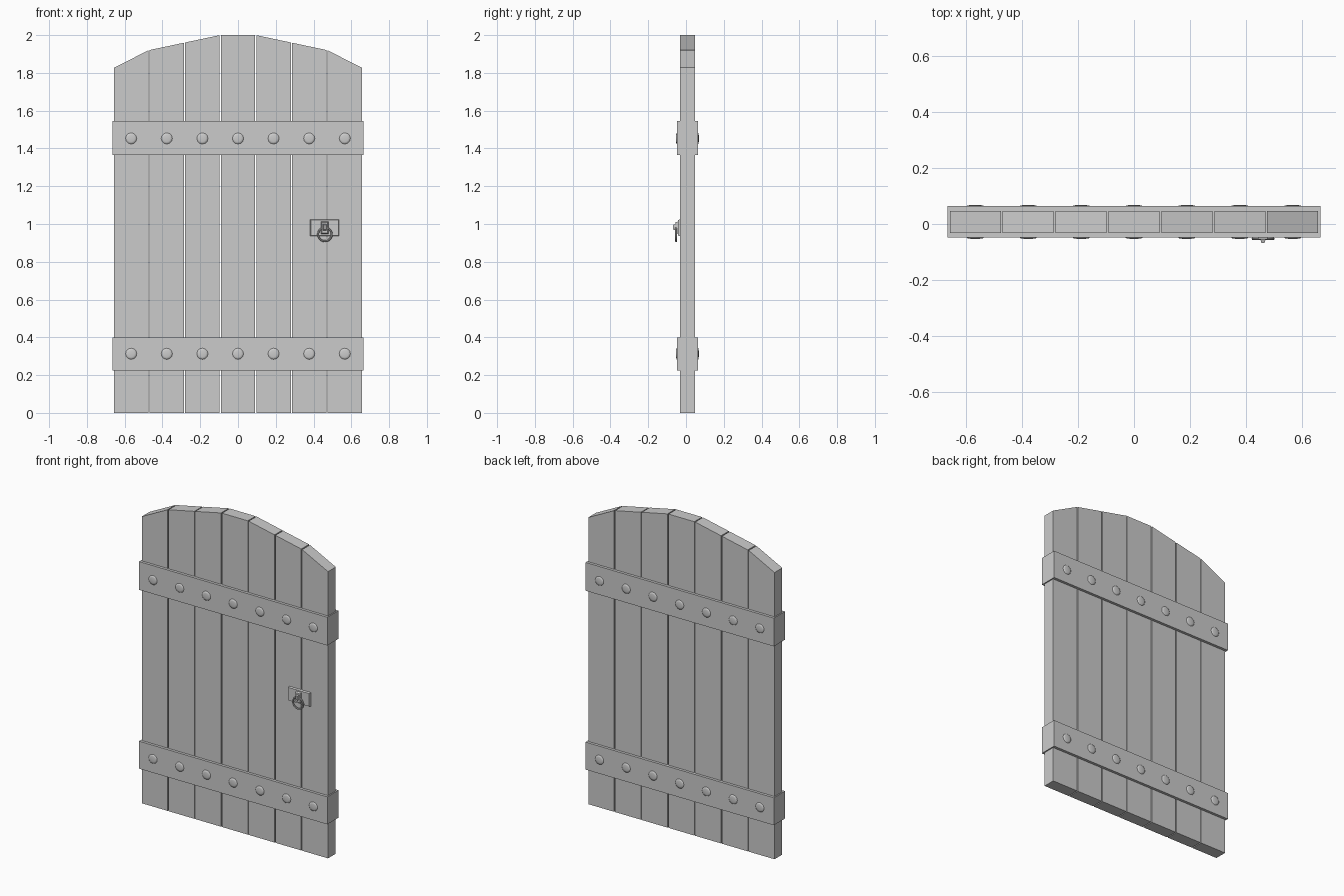
import bpy, bmesh, math
from mathutils import Matrix

if "Cube" in bpy.data.objects:
    bpy.data.objects.remove(bpy.data.objects["Cube"])

MID = 0.0075           # centre of the door thickness
HALF = 0.039           # half plank thickness
STRAP = 0.056          # half strap thickness
PITCH, WIDTH = 0.1885, 0.182
ARCH = [(0, 2.0), (0.095, 2.0), (0.473, 1.92), (0.657, 1.827)]


def finish(bm, name):
    bmesh.ops.recalc_face_normals(bm, faces=bm.faces)
    me = bpy.data.meshes.new(name)
    bm.to_mesh(me)
    bm.free()
    ob = bpy.data.objects.new(name, me)
    bpy.context.collection.objects.link(ob)
    return ob


def prism(name, pts, y0, y1, inset=0.0):
    """Extrude an (x, z) outline from y0 (back) to y1; inset shrinks the far face."""
    bm = bmesh.new()
    cx = (min(p[0] for p in pts) + max(p[0] for p in pts)) / 2
    cz = (min(p[1] for p in pts) + max(p[1] for p in pts)) / 2
    a = [bm.verts.new((x, y0, z)) for x, z in pts]
    b = [bm.verts.new((x - math.copysign(inset, x - cx), y1,
                       z - math.copysign(inset, z - cz))) for x, z in pts]
    bm.faces.new(a)
    bm.faces.new(b[::-1])
    for i in range(len(pts)):
        j = (i + 1) % len(pts)
        bm.faces.new((a[i], b[i], b[j], a[j]))
    return finish(bm, name)


def rect(x0, x1, z0, z1):
    return [(x0, z0), (x1, z0), (x1, z1), (x0, z1)]


def arch(x):
    x = abs(x)
    for (xa, za), (xb, zb) in zip(ARCH, ARCH[1:]):
        if x <= xb + 1e-6:
            return za + (zb - za) * (x - xa) / (xb - xa)
    return ARCH[-1][1]


# Planks with arched tops
for i in range(-3, 4):
    l, r = i * PITCH - WIDTH / 2, i * PITCH + WIDTH / 2
    prism("plank", [(l, 0), (r, 0), (r, arch(r)), (l, arch(l))], MID + HALF, MID - HALF)

# Straps that wrap the door
for z0, z1 in ((0.225, 0.4), (1.365, 1.545)):
    prism("strap", rect(-0.664, 0.664, z0, z1), MID + STRAP, MID - STRAP)


# Low domed studs on both sides of each strap
def stud(x, z, side):
    bm = bmesh.new()
    prev = None
    for rad, h in ((0.031, -0.003), (0.029, 0.002), (0.018, 0.004)):
        ring = [bm.verts.new((x + rad * math.cos(k * math.tau / 12),
                              MID + side * (STRAP + h),
                              z + rad * math.sin(k * math.tau / 12))) for k in range(12)]
        if prev:
            for k in range(12):
                n = (k + 1) % 12
                bm.faces.new((prev[k], prev[n], ring[n], ring[k]))
        prev = ring
    tip = bm.verts.new((x, MID + side * (STRAP + 0.005), z))
    for k in range(12):
        bm.faces.new((prev[k], prev[(k + 1) % 12], tip))
    ob = finish(bm, "stud")
    for p in ob.data.polygons:
        p.use_smooth = True


for z in (0.313, 1.453):
    for i in range(-3, 4):
        for side in (-1, 1):
            stud(i * PITCH, z, side)

# Latch: back plate, raised panel, bracket and pull ring
F = MID - HALF
prism("latch_plate", rect(0.381, 0.537, 0.934, 1.026), F + 0.004, F - 0.011, 0.005)
prism("latch_bracket", rect(0.439, 0.480, 0.947, 1.014), F - 0.008, F - 0.024, 0.005)
prism("latch_knob", rect(0.450, 0.469, 0.966, 1.0), F - 0.022, F - 0.036, 0.004)

bpy.ops.mesh.primitive_torus_add(major_segments=20, minor_segments=8, major_radius=0.036,
                                 minor_radius=0.005, location=(0.46, F - 0.021, 0.945),
                                 rotation=(math.pi / 2, 0, 0))
bpy.context.object.name = "pull_ring"
bpy.ops.object.shade_smooth_by_angle()
